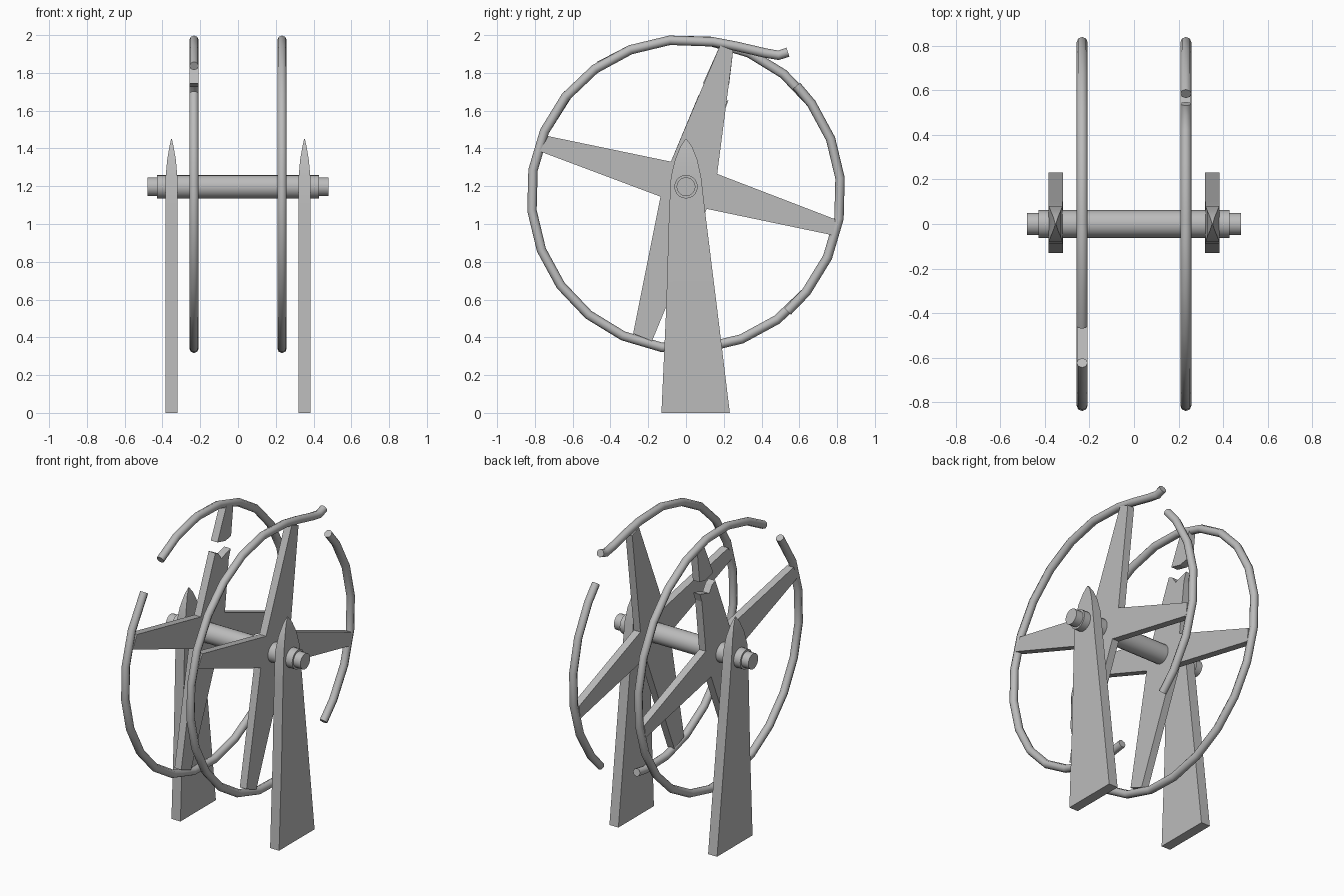
import bpy
import bmesh
from math import sin, cos, pi, radians
from mathutils import Vector

cube = bpy.data.objects.get("Cube")
if cube:
    bpy.data.objects.remove(cube, do_unlink=True)

grey = bpy.data.materials.new("weathered_grey")
grey.use_nodes = True
COLOUR = (0.5, 0.5, 0.5, 1)
grey.diffuse_color = COLOUR
grey.node_tree.nodes["Principled BSDF"].inputs["Base Color"].default_value = COLOUR

WHEEL_X = 0.233
RIM_Z, RIM_R, TUBE_R = 1.157, 0.82, 0.025
AXLE_Z = 1.197


def finish(name, bm, smooth=None):
    bmesh.ops.recalc_face_normals(bm, faces=bm.faces)
    mesh = bpy.data.meshes.new(name)
    bm.to_mesh(mesh)
    bm.free()
    mesh.materials.append(grey)
    obj = bpy.data.objects.new(name, mesh)
    bpy.context.collection.objects.link(obj)
    if smooth:
        bpy.ops.object.select_all(action='DESELECT')
        obj.select_set(True)
        bpy.context.view_layer.objects.active = obj
        bpy.ops.object.shade_smooth_by_angle(angle=radians(smooth))
    return obj


def loft(name, rings, smooth=None):
    """Skin a list of equal-length point rings and cap both ends."""
    bm = bmesh.new()
    rows = [[bm.verts.new(p) for p in ring] for ring in rings]
    n = len(rows[0])
    for a, b in zip(rows, rows[1:]):
        for i in range(n):
            j = (i + 1) % n
            bm.faces.new((a[i], a[j], b[j], b[i]))
    bm.faces.new(rows[0])
    bm.faces.new(rows[-1])
    return finish(name, bm, smooth)


def plate(name, x, half, outline):
    """Flat plate from a (y, z) outline."""
    return loft(name, [[(x + s * half, y, z) for y, z in outline] for s in (-1, 1)])


def tube(name, x, path, sides=8):
    """Round bar along a (y, z) path in the plane of the wheel."""
    pts = [Vector((x, y, z)) for y, z in path]
    rings = []
    for i, p in enumerate(pts):
        t = (pts[min(i + 1, len(pts) - 1)] - pts[max(i - 1, 0)]).normalized()
        side = Vector((0, -t.z, t.y))
        rings.append([p + TUBE_R * (Vector((cos(a), 0, 0)) + side * sin(a))
                      for a in (2 * pi * k / sides for k in range(sides))])
    return loft(name, rings, 50)


def arc(start, end, step=15, phase=6):
    """Faceted rim points between two angles in degrees."""
    inner = [a for a in range(phase - 360, 720, step) if start + 2 < a < end - 2]
    return [(RIM_R * cos(radians(a)), RIM_Z + RIM_R * sin(radians(a)))
            for a in [start] + inner + [end]]


# Rims: one splintered into two pieces, one with a short gap
splinter = [(0.54, 1.91), (0.49, 1.893), (0.42, 1.905), (0.27, 1.94)]
tube("left_rim_main", WHEEL_X, splinter + arc(80, 282))
tube("left_rim_piece", WHEEL_X, arc(-49, 44.5))
tube("right_rim", -WHEEL_X, arc(139.5, 484))

# Spoke stars: outline runs from the upper spoke's right root around to its left root
star = [(0.165, 1.265), (0.79, 1.025), (0.78, 0.94), (0.11, 1.08),
        (-0.18, 0.38), (-0.28, 0.42), (-0.135, 1.145),
        (-0.775, 1.385), (-0.73, 1.465), (-0.08, 1.33)]
spoke_tip = [(0.18, 1.945), (0.25, 1.92)]
broken_top = [(0.068, 1.685), (0.1, 1.67), (0.13, 1.625), (0.17, 1.64), (0.225, 1.655),
              (0.205, 1.6)]
plate("left_spokes", WHEEL_X, 0.024, star + spoke_tip)
plate("right_spokes", -WHEEL_X, 0.024, star + broken_top)
plate("right_spoke_stub", -WHEEL_X, 0.024,
      spoke_tip + [(0.228, 1.735), (0.17, 1.725), (0.09, 1.745)])

# Axle: turned bar with a narrower pin at each end
profile = [(-0.48, 0.05), (-0.43, 0.05), (-0.43, 0.062),
           (0.43, 0.062), (0.43, 0.05), (0.48, 0.05)]
loft("axle", [[(x, r * cos(2 * pi * k / 20), AXLE_Z + r * sin(2 * pi * k / 20))
               for k in range(20)] for x, r in profile], 30)

# Posts: tapering boards with a pointed top; (z, back y, front y, half thickness)
sections = [(0, -0.13, 0.232, 0.032), (0.55, -0.105, 0.165, 0.032),
            (1.05, -0.09, 0.103, 0.032), (1.25, -0.08, 0.08, 0.031),
            (1.34, -0.058, 0.06, 0.023), (1.41, -0.03, 0.032, 0.011),
            (1.45, -0.003, 0.003, 0.002)]
for name, x in (("left_post", 0.352), ("right_post", -0.352)):
    loft(name, [[(x - h, a, z), (x + h, a, z), (x + h, b, z), (x - h, b, z)]
                for z, a, b, h in sections], 30)
